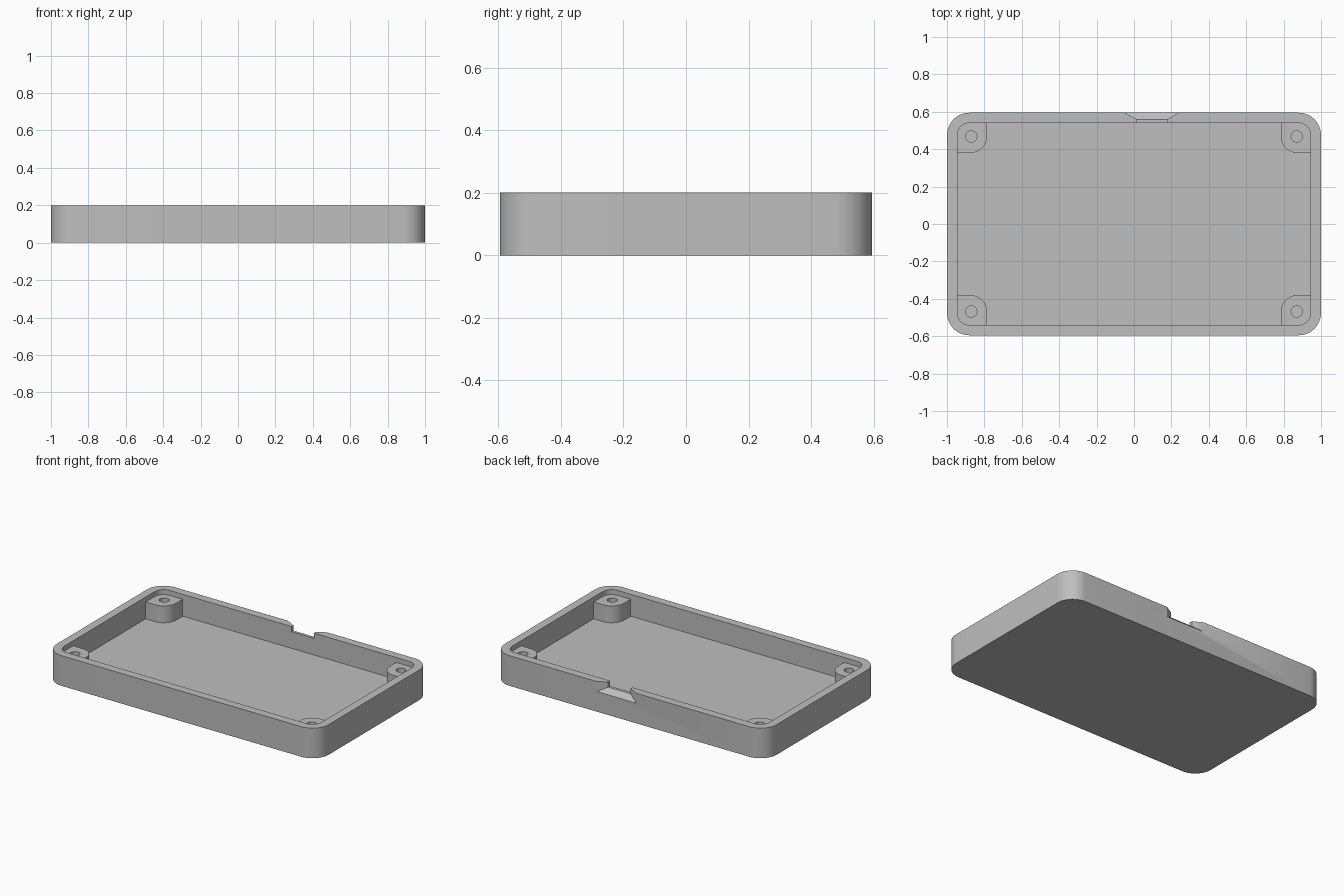
import bpy, bmesh, math
from mathutils import Vector

old = bpy.data.objects.get("Cube")
if old:
    bpy.data.objects.remove(old, do_unlink=True)

grey = bpy.data.materials.new("plain grey")
grey.use_nodes = True
colour = (0.52, 0.52, 0.52, 1)
grey.diffuse_color = colour
grey.node_tree.nodes["Principled BSDF"].inputs["Base Color"].default_value = colour

HX, HY, HEIGHT = 1.0, 0.595, 0.2
WALL, FLOOR = 0.055, 0.055
POST_TOP = 0.167


def arc(cx, cy, r, start, steps=12):
    """Quarter circle, counter-clockwise from the start angle."""
    angles = [start + math.pi / 2 * i / steps for i in range(steps + 1)]
    return [(cx + r * math.cos(a), cy + r * math.sin(a)) for a in angles]


def rounded_rect(hx, hy, r):
    pts = []
    for i, (sx, sy) in enumerate([(1, 1), (-1, 1), (-1, -1), (1, -1)]):
        pts += arc(sx * (hx - r), sy * (hy - r), r, i * math.pi / 2)
    return pts


def finish(name, bm):
    bmesh.ops.recalc_face_normals(bm, faces=bm.faces)
    mesh = bpy.data.meshes.new(name)
    bm.to_mesh(mesh)
    bm.free()
    mesh.materials.append(grey)
    obj = bpy.data.objects.new(name, mesh)
    bpy.context.collection.objects.link(obj)
    return obj


def skin(name, rings):
    """Join (outline, z) rings with walls and cap both ends."""
    bm = bmesh.new()
    loops = [[bm.verts.new((x, y, z)) for x, y in pts] for pts, z in rings]
    for a, b in zip(loops, loops[1:]):
        for i in range(len(a)):
            j = (i + 1) % len(a)
            bm.faces.new((a[i], a[j], b[j], b[i]))
    bm.faces.new(loops[0])
    bm.faces.new(loops[-1])
    return finish(name, bm)


def hull(name, points):
    bm = bmesh.new()
    for p in points:
        bm.verts.new(p)
    bmesh.ops.convex_hull(bm, input=bm.verts)
    return finish(name, bm)


def select(obj):
    bpy.ops.object.select_all(action='DESELECT')
    obj.select_set(True)
    bpy.context.view_layer.objects.active = obj


def cut(obj, cutter):
    select(obj)
    mod = obj.modifiers.new("cut", 'BOOLEAN')
    mod.operation, mod.solver, mod.object = 'DIFFERENCE', 'EXACT', cutter
    bpy.ops.object.modifier_apply(modifier=mod.name)
    bpy.data.objects.remove(cutter, do_unlink=True)


def smooth(obj):
    select(obj)
    bpy.ops.object.shade_smooth_by_angle(angle=math.radians(30))


# Tray shell: outside wall, rim, inside wall and floor
outer = rounded_rect(HX, HY, 0.12)
inner = rounded_rect(HX - WALL, HY - WALL, 0.065)
tray = skin("tray", [(outer, 0), (outer, HEIGHT), (inner, HEIGHT), (inner, FLOOR)])


# Cable notch in the back rim: a flared outer recess and a narrower slot
def frame(x0, x1, z, y):
    return [(x, y, h) for x in (x0, x1) for h in (z, 0.3)]


cut(tray, hull("notch_flare", frame(-0.07, 0.255, 0.125, 0.605) + frame(0.015, 0.18, 0.165, 0.56)))
cut(tray, hull("notch_slot", frame(0.015, 0.18, 0.165, 0.61) + frame(0.015, 0.18, 0.165, 0.5)))
smooth(tray)

# Corner screw posts, rounded toward the middle of the tray
for y_name, sy in (("front", -1), ("back", 1)):
    for x_name, sx in (("right", -1), ("left", 1)):
        profile = [(0.95, 0.38), (0.95, 0.55), (0.785, 0.55)]
        profile += arc(0.875, 0.47, 0.09, math.pi)
        profile = [(sx * x, sy * y) for x, y in profile]
        post = skin(f"{y_name}_{x_name}_post", [(profile, 0.03), (profile, POST_TOP)])
        hole = [(x + sx * 0.87, y + sy * 0.468) for x, y in rounded_rect(0.03, 0.03, 0.0299)]
        cut(post, skin("hole", [(hole, FLOOR), (hole, 0.25)]))
        smooth(post)
